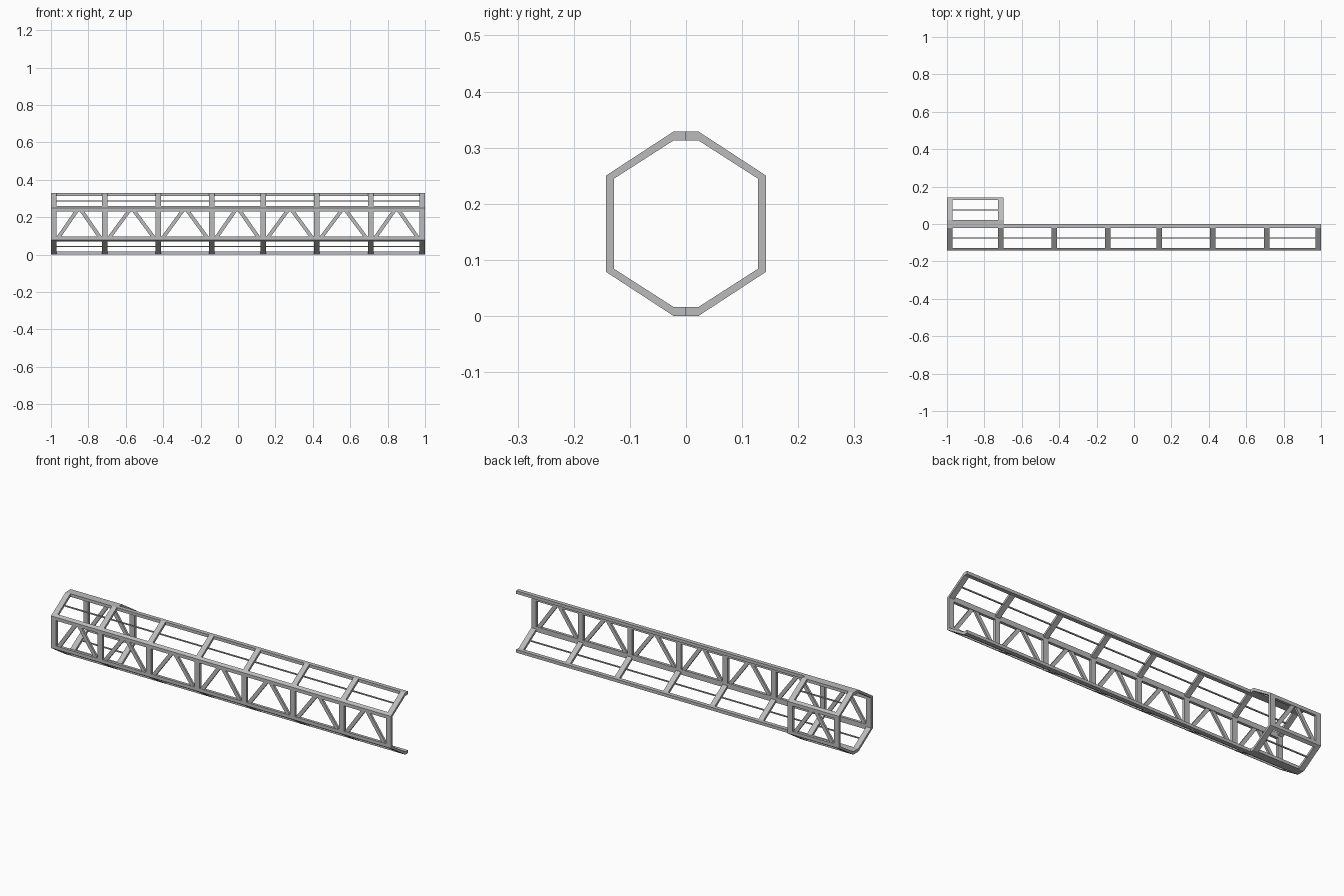
import bpy, bmesh
from mathutils import Vector

cube = bpy.data.objects.get("Cube")
if cube:
    bpy.data.objects.remove(cube, do_unlink=True)

steel = bpy.data.materials.new("grey steel")
steel.use_nodes = True
grey = (0.5, 0.5, 0.5, 1)
steel.diffuse_color = grey
steel.node_tree.nodes["Principled BSDF"].inputs["Base Color"].default_value = grey

HEIGHT, POST = 0.329, 0.029
MID = HEIGHT / 2
# Left edge of every rib along the truss
RIBS = [-1, -0.727, -0.44, -0.155, 0.12, 0.406, 0.695, 1 - POST]


def prism(bm, points, offset):
    """Extrude a flat polygon along an offset vector."""
    base = [bm.verts.new(p) for p in points]
    tip = [bm.verts.new(Vector(p) + Vector(offset)) for p in points]
    bm.faces.new(base)
    bm.faces.new(tip[::-1])
    n = len(base)
    for i in range(n):
        j = (i + 1) % n
        bm.faces.new((base[j], base[i], tip[i], tip[j]))


def bar(bm, section, x0, x1, side):
    """Extrude a (distance from centre, z) section along x."""
    prism(bm, [(x0, side * y, z) for y, z in section], (x1 - x0, 0, 0))


def flip(section):
    return [(y, HEIGHT - z) for y, z in section]


def finish(bm, name):
    bmesh.ops.recalc_face_normals(bm, faces=bm.faces)
    mesh = bpy.data.meshes.new(name)
    bm.to_mesh(mesh)
    bm.free()
    mesh.materials.append(steel)
    bpy.context.collection.objects.link(bpy.data.objects.new(name, mesh))


# Half-octagon rib outline, from the ridge down to the keel
outer = [(0, HEIGHT), (0.022, HEIGHT), (0.143, 0.25)]
inner = [(0, 0.313), (0.022, 0.313), (0.128, 0.245)]
rib = outer + flip(outer)[::-1] + flip(inner) + inner[::-1]

# Longitudinal member sections
ridge = [(0, HEIGHT), (0.022, HEIGHT), (0.022, 0.313), (0, 0.313)]
rail = [(0.143, 0.25), (0.143, 0.232), (0.128, 0.232), (0.128, 0.2597)]
rod = [(0.071, 0.289), (0.077, 0.289), (0.077, 0.283), (0.071, 0.283)]


def half_truss(side, ribs, label):
    start, end = ribs[0], ribs[-1] + POST

    # Ribs
    bm = bmesh.new()
    for x in ribs:
        bar(bm, rib, x, x + POST, side)
    finish(bm, label + "_ribs")

    # Ridge, side rails and thin rods, top and bottom
    for part, section in (("ridge", ridge), ("side_rail", rail), ("thin_rod", rod)):
        bm = bmesh.new()
        for shape in (section, flip(section)):
            bar(bm, shape, start, end, side)
        finish(bm, f"{label}_{part}s")

    # Diagonal braces rising to the middle of each bay
    bm = bmesh.new()
    low, high = 0.094, 0.236
    for a, b in zip(ribs, ribs[1:]):
        centre = (a + POST + b) / 2
        half = (b - a - POST) / 2
        for d in (-1, 1):
            outline = [(half, low), (half - 0.024, low), (0, high), (0.024, high)]
            prism(bm, [(centre + d * u, side * 0.130, z) for u, z in outline],
                  (0, side * 0.011, 0))
    finish(bm, label + "_braces")


half_truss(-1, RIBS, "front")
half_truss(1, RIBS[:2], "back")
